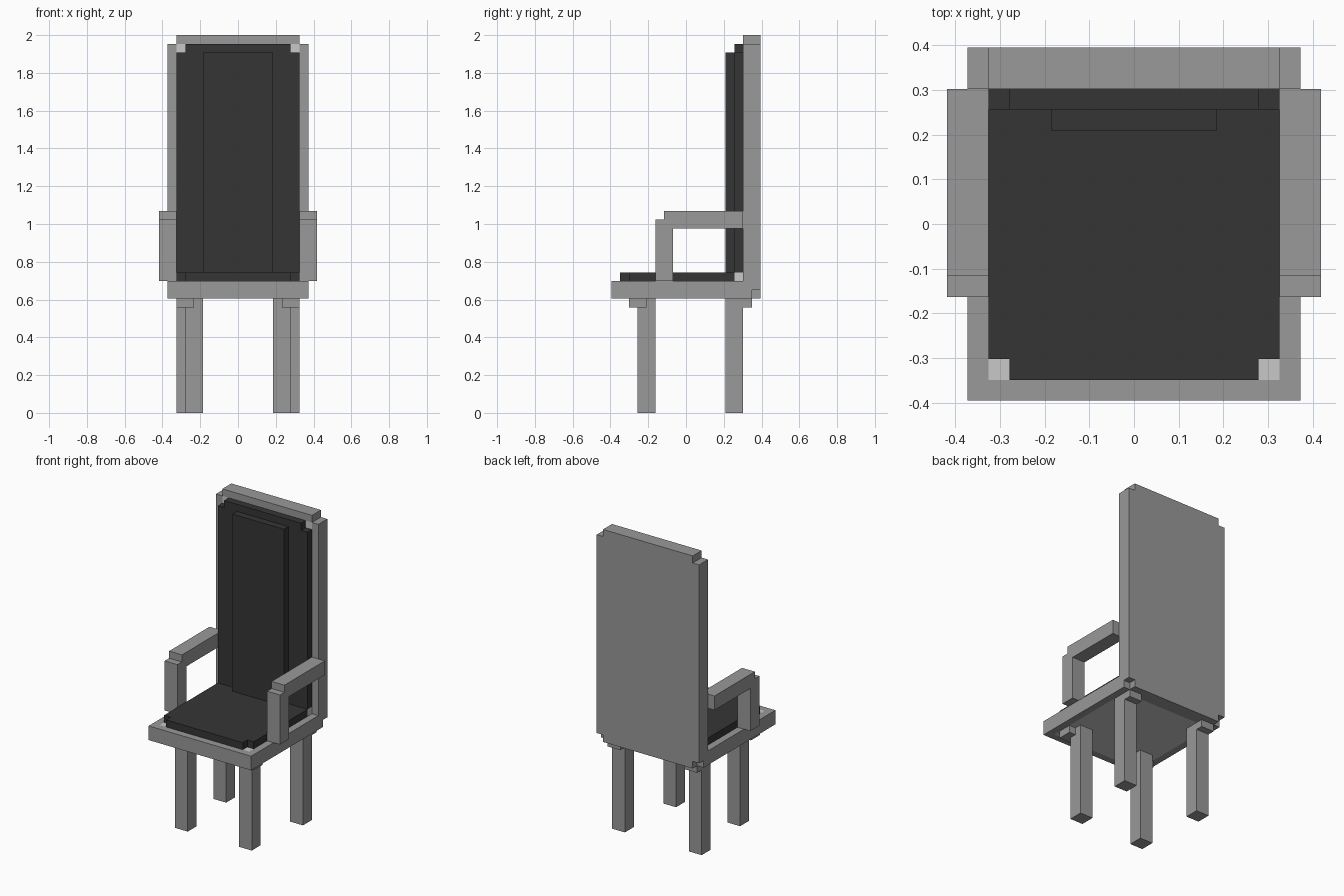
import bpy, bmesh

if "Cube" in bpy.data.objects:
    bpy.data.objects.remove(bpy.data.objects["Cube"])

U = 2 / 43  # one grid step of the blocky model


def material(name, v):
    m = bpy.data.materials.new(name)
    m.diffuse_color = (v, v, v, 1)
    m.use_nodes = True
    m.node_tree.nodes["Principled BSDF"].inputs["Base Color"].default_value = m.diffuse_color
    return m


GREY = material("mid grey", 0.319)
DARK = material("dark upholstery", 0.036)
LIGHT = material("light grey", 0.58)


def finish(name, bm, mat):
    bmesh.ops.recalc_face_normals(bm, faces=bm.faces)
    me = bpy.data.meshes.new(name)
    bm.to_mesh(me)
    bm.free()
    me.materials.append(mat)
    ob = bpy.data.objects.new(name, me)
    bpy.context.collection.objects.link(ob)
    return ob


def prism(name, profile, axis, lo, hi, mat, sides=(1,)):
    """Extrude a 2D profile (grid steps) along an axis; sides (1, -1) mirrors in x."""
    for s in sides:
        bm = bmesh.new()
        pts = []
        for a, b in profile:
            p = {"x": (lo, a, b), "y": (a, lo, b), "z": (a, b, lo)}[axis]
            pts.append(bm.verts.new((s * p[0] * U, p[1] * U, p[2] * U)))
        face = bm.faces.new(pts)
        ext = bmesh.ops.extrude_face_region(bm, geom=[face])
        d = (hi - lo) * U
        move = {"x": (s * d, 0, 0), "y": (0, d, 0), "z": (0, 0, d)}[axis]
        verts = [g for g in ext["geom"] if isinstance(g, bmesh.types.BMVert)]
        bmesh.ops.translate(bm, verts=verts, vec=move)
        label = name if len(sides) == 1 else ("right_" if s > 0 else "left_") + name
        finish(label, bm, mat)


def box(name, x, y, z, mat, sides=(1,)):
    prism(name, [(x[0], y[0]), (x[1], y[0]), (x[1], y[1]), (x[0], y[1])],
          "z", z[0], z[1], mat, sides)


BOTH = (1, -1)

# Legs with stepped corner brackets
box("front_leg", (4, 6), (-5.5, -3.5), (0, 13), GREY, BOTH)
box("back_leg", (5, 7), (4.5, 6.5), (0, 13), GREY, BOTH)
box("front_bracket", (5, 7), (-6.5, -4.5), (12, 13), GREY, BOTH)
box("back_bracket", (5, 7), (5.5, 7.5), (12, 13), GREY, BOTH)

# Seat frame around a lighter panel
box("seat_side_rail", (7, 8), (-8.5, 7.5), (13, 15), GREY, BOTH)
box("seat_front_rail", (-7, 7), (-8.5, -7.5), (13, 15), GREY)
box("seat_back_rail", (-7, 7), (6.5, 7.5), (13, 15), GREY)
box("seat_panel", (-7, 7), (-7.5, 6.5), (13, 15), LIGHT)

# Backrest shell with notched corners, framed lighter panel in front
prism("back_shell", [(-7, 13), (7, 13), (7, 14), (8, 14), (8, 42), (7, 42),
                     (7, 43), (-7, 43), (-7, 42), (-8, 42), (-8, 14), (-7, 14)],
      "y", 7.5, 8.5, GREY)
box("back_stile", (7, 8), (6.5, 7.5), (15, 42), GREY, BOTH)
box("back_top_rail", (-7, 7), (6.5, 7.5), (42, 43), GREY)
box("back_panel", (-7, 7), (6.5, 7.5), (15, 42), LIGHT)
box("seat_back_joint", (-7, 7), (5.5, 6.5), (15, 16), LIGHT)

# Upholstery
prism("seat_cushion", [(-6, -7.5), (6, -7.5), (6, -6.5), (7, -6.5), (7, 5.5),
                       (-7, 5.5), (-7, -6.5), (-6, -6.5)], "z", 15, 16, DARK)
prism("back_cushion", [(-7, 16), (7, 16), (7, 41), (6, 41), (6, 42),
                       (-6, 42), (-6, 41), (-7, 41)], "y", 5.5, 6.5, DARK)
box("back_cushion_pad", (-4, 4), (4.5, 5.5), (16, 41), DARK)

# Armrests: post and arm as one side profile (y, z)
prism("armrest", [(-3.5, 15), (-1.5, 15), (-1.5, 21), (6.5, 21), (6.5, 23),
                  (-2.5, 23), (-2.5, 22), (-3.5, 22)], "x", 7, 9, GREY, BOTH)
